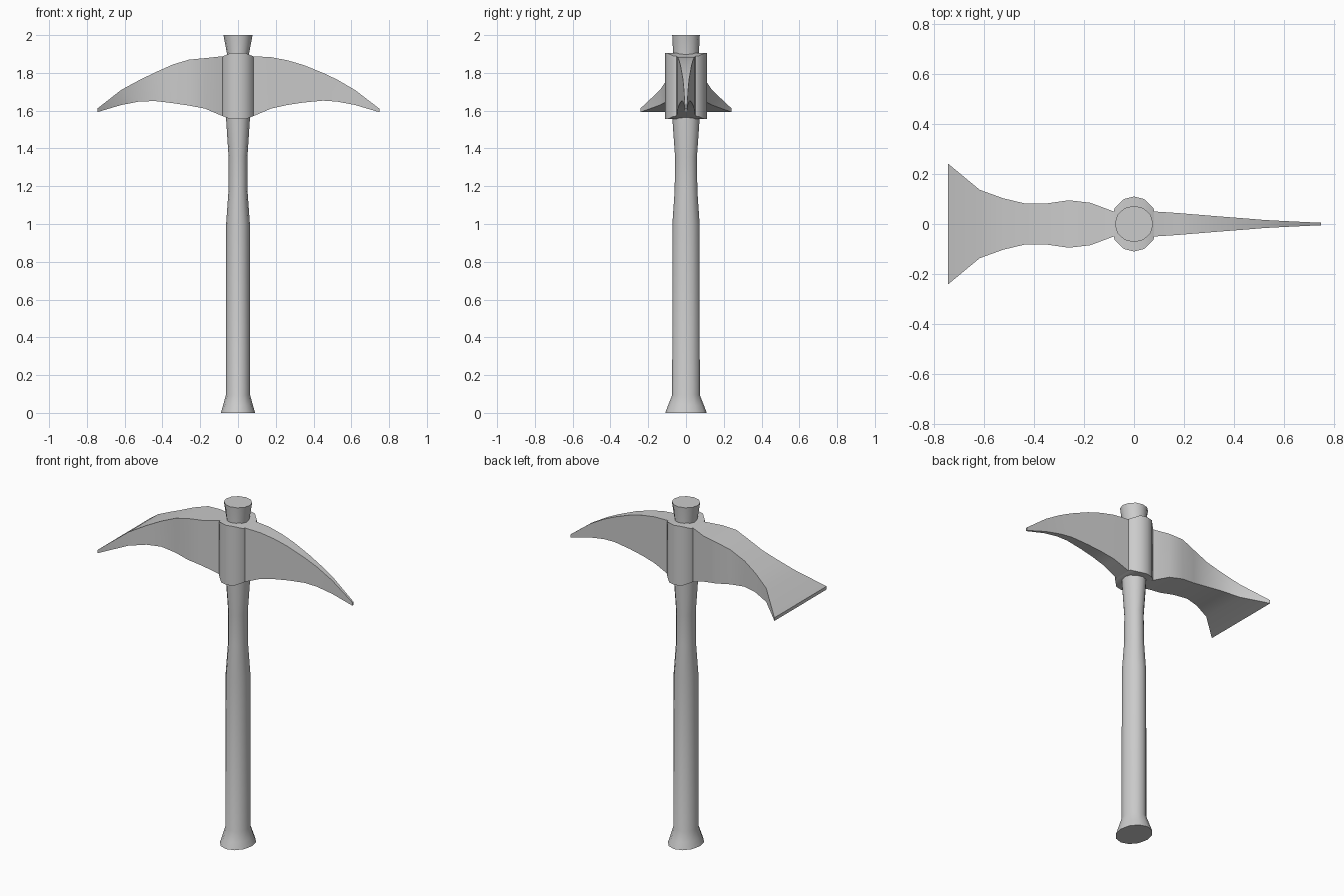
import bpy
from math import sin, cos, pi, radians


def loft(name, rings, angle):
    """Skin a list of equal-length rings and cap both ends."""
    n = len(rings[0])
    verts = [p for ring in rings for p in ring]
    faces = [(i * n + j, i * n + (j + 1) % n, (i + 1) * n + (j + 1) % n, (i + 1) * n + j)
             for i in range(len(rings) - 1) for j in range(n)]
    faces.append(tuple(reversed(range(n))))
    faces.append(tuple(range(len(verts) - n, len(verts))))
    mesh = bpy.data.meshes.new(name)
    mesh.from_pydata(verts, [], faces)
    obj = bpy.data.objects.new(name, mesh)
    bpy.context.collection.objects.link(obj)
    bpy.ops.object.select_all(action='DESELECT')
    obj.select_set(True)
    bpy.context.view_layer.objects.active = obj
    bpy.ops.object.shade_smooth_by_angle(angle=radians(angle))
    return obj


# Handle: oval rings as (z, x radius, y radius)
handle_profile = [
    (0.00, 0.091, 0.110), (0.04, 0.079, 0.095), (0.095, 0.064, 0.073),
    (1.00, 0.063, 0.072), (1.18, 0.050, 0.060), (1.355, 0.050, 0.058),
    (1.555, 0.063, 0.072), (1.90, 0.058, 0.068), (2.00, 0.077, 0.073),
]
SIDES = 12
loft("handle", [[(rx * cos(2 * pi * k / SIDES), ry * sin(2 * pi * k / SIDES), z)
                 for k in range(SIDES)] for z, rx, ry in handle_profile], 35)

# Head stations as (x, half width, bottom z, top z): flat adze blade on the left
adze = [
    (-0.745, 0.242, 1.592, 1.611), (-0.618, 0.137, 1.630, 1.710),
    (-0.524, 0.103, 1.648, 1.761), (-0.440, 0.083, 1.651, 1.802),
    (-0.346, 0.083, 1.640, 1.844), (-0.260, 0.095, 1.627, 1.870),
    (-0.175, 0.085, 1.611, 1.878),
]
# Eye collar around the handle, mirrored across x
collar_half = [(0.081, 0.050, 1.571, 1.888), (0.077, 0.065, 1.570, 1.889),
               (0.040, 0.100, 1.555, 1.905)]
collar = [(-x, w, b, t) for x, w, b, t in collar_half]
collar += [(0.0, 0.110, 1.555, 1.905)] + collar_half[::-1]
# Tapering pick spike on the right
pick = [
    (0.175, 0.044, 1.611, 1.883), (0.260, 0.037, 1.630, 1.867),
    (0.346, 0.030, 1.643, 1.842), (0.450, 0.022, 1.653, 1.800),
    (0.524, 0.016, 1.648, 1.765), (0.620, 0.011, 1.630, 1.709),
    (0.748, 0.005, 1.592, 1.611),
]
loft("pick_head", [[(x, -w, b), (x, w, b), (x, w, t), (x, -w, t)]
                   for x, w, b, t in adze + collar + pick], 35)
